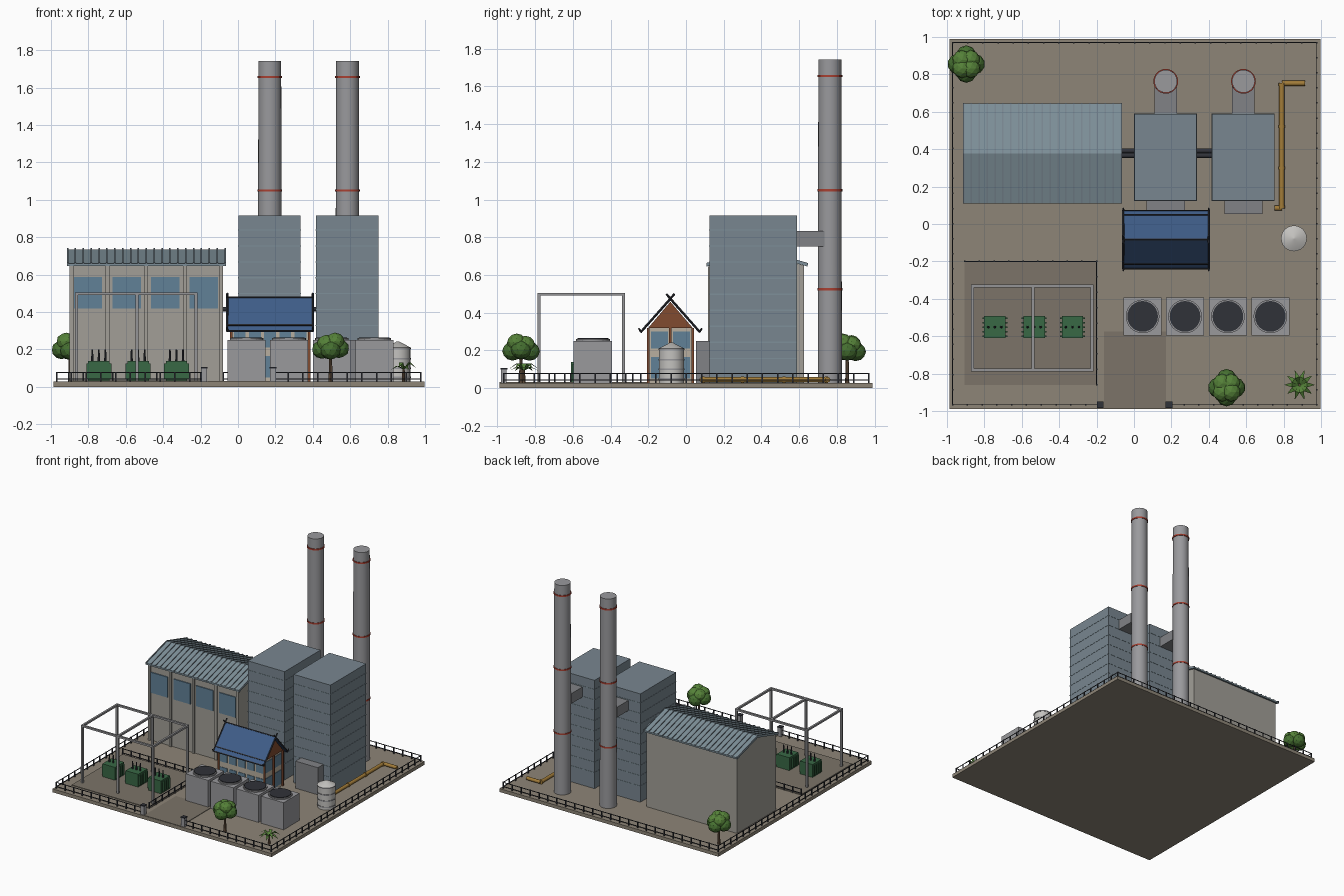
import bpy, bmesh, math, random
from mathutils import Vector, Matrix

if "Cube" in bpy.data.objects:
    bpy.data.objects.remove(bpy.data.objects["Cube"])

random.seed(4)
G = 0.028  # ground level on top of the slab
COL = dict(ground=(.27, .235, .185), pad=(.2, .175, .14), wall=(.36, .345, .31), glass=(.12, .22, .31),
           steel=(.19, .24, .28), roof=(.21, .28, .32), dark=(.03, .032, .04), grey=(.32, .32, .335),
           duct=(.22, .225, .24), red=(.4, .05, .03), green=(.04, .14, .06), blue=(.05, .11, .25),
           brown=(.22, .07, .03), gold=(.36, .2, .04), leaf=(.06, .16, .03), leaf2=(.09, .22, .04),
           trunk=(.16, .1, .06), white=(.55, .54, .52), cream=(.48, .43, .35), frame=(.3, .3, .31))


def mat(c):
    m = bpy.data.materials.get(c)
    if not m:
        m = bpy.data.materials.new(c)
        m.diffuse_color = (*COL[c], 1)
        m.use_nodes = True
        m.node_tree.nodes["Principled BSDF"].inputs["Base Color"].default_value = m.diffuse_color
    return m


def finish(name, bm, colour, smooth=False):
    me = bpy.data.meshes.new(name)
    bmesh.ops.recalc_face_normals(bm, faces=bm.faces)
    bm.to_mesh(me)
    bm.free()
    ob = bpy.data.objects.new(name, me)
    bpy.context.collection.objects.link(ob)
    me.materials.append(mat(colour))
    if smooth:
        bpy.ops.object.select_all(action='DESELECT')
        ob.select_set(True)
        bpy.context.view_layer.objects.active = ob
        bpy.ops.object.shade_smooth_by_angle(angle=math.radians(35))
    return ob


def boxes(name, colour, items):
    bm = bmesh.new()
    for x0, x1, y0, y1, z0, z1 in items:
        M = Matrix.Translation(((x0+x1)/2, (y0+y1)/2, (z0+z1)/2)) @ Matrix.Diagonal((x1-x0, y1-y0, z1-z0, 1))
        bmesh.ops.create_cube(bm, size=1, matrix=M)
    return finish(name, bm, colour)


def rods(name, colour, items, seg=20):
    """items: (start, end, radius_start, radius_end)"""
    bm = bmesh.new()
    for p, q, r1, r2 in items:
        p, q = Vector(p), Vector(q)
        d = q - p
        M = Matrix.Translation((p+q)/2) @ d.to_track_quat('Z', 'Y').to_matrix().to_4x4()
        bmesh.ops.create_cone(bm, cap_ends=True, segments=seg, radius1=r1, radius2=r2, depth=d.length, matrix=M)
    return finish(name, bm, colour, seg > 8)


def prisms(name, colour, yz, spans):
    """extrude a y-z outline along x"""
    bm = bmesh.new()
    for x0, x1 in spans:
        f = bm.faces.new([bm.verts.new((x0, y, z)) for y, z in yz])
        r = bmesh.ops.extrude_face_region(bm, geom=[f])
        bmesh.ops.translate(bm, vec=(x1-x0, 0, 0), verts=[v for v in r['geom'] if isinstance(v, bmesh.types.BMVert)])
    return finish(name, bm, colour)


def fence(name, runs, step=.08, h=.052):
    items, t = [], .004
    for (x0, y0), (x1, y1) in runs:
        n = max(1, round(math.hypot(x1-x0, y1-y0)/step))
        for i in range(n+1):
            x, y = x0+(x1-x0)*i/n, y0+(y1-y0)*i/n
            items.append((x-t, x+t, y-t, y+t, G, G+h))
        for z in (G+.012, G+h-.006):
            items.append((min(x0, x1)-t/2, max(x0, x1)+t/2, min(y0, y1)-t/2, max(y0, y1)+t/2, z, z+.005))
    boxes(name, 'dark', items)


# site slab, pads, road and fences
boxes('site_slab', 'ground', [(-.987, .997, -.99, .99, 0, G)])
boxes('paved_areas', 'pad', [(-.905, -.2, -.86, -.2, G, G+.005), (-.16, .17, -.988, -.575, G, G+.004)])
E, F = .97, -.966
fence('perimeter_fence', [((-.18, F), (-E, F)), ((-E, F), (-E, E)), ((-E, E), (.977, E)),
                          ((.977, E), (.977, F)), ((.977, F), (.19, F))])
fence('yard_fence', [((-.905, -.2), (-.2, -.2)), ((-.2, -.2), (-.2, -.86))])
boxes('gate_posts', 'grey', [(x-.015, x+.015, F-.015, F+.015, G, .098) for x in (-.18, .187)])
boxes('gate_caps', 'dark', [(x-.018, x+.018, F-.018, F+.018, .098, .106) for x in (-.18, .187)])

# turbine hall
prisms('hall_walls', 'wall', [(.13, G), (.13, .65), (.377, .722), (.625, .65), (.625, G)], [(-.9, -.08)])
prisms('hall_roof', 'roof', [(.11, .645), (.377, .722), (.645, .645), (.645, .658), (.377, .735), (.11, .658)],
       [(-.915, -.065)])
prisms('hall_roof_seams', 'steel', [(.109, .653), (.377, .73), (.646, .653), (.646, .664), (.377, .741), (.109, .664)],
       [(x-.004, x+.004) for x in [-.911+.842*i/20 for i in range(21)]])
boxes('hall_windows', 'glass', [(x, x+.152, .122, .135, .42, .587) for x in (-.878, -.671, -.465, -.258)])
boxes('hall_pilasters', 'wall', [(x-.01, x+.01, .118, .135, G, .645) for x in (-.89, -.698, -.49, -.285, -.09)])

# boilers, ducts and chimney stacks
for n, bx, sx in (('left', .002, .17), ('right', .417, .585)):
    boxes(n+'_boiler', 'steel', [(bx, bx+.333, .125, .588, G, .915)])
    boxes(n+'_boiler_bands', 'roof', [(bx-.002, bx+.335, .123, .59, z, z+.006)
                                      for z in [.155+.085*i for i in range(9)]])
    boxes(n+'_ducts', 'duct', [(bx+.066, bx+.27, .053, .13, G, .25), (sx-.06, sx+.06, .58, .735, .75, .833)])
    rods(n+'_stack', 'grey', [((sx, .763, G), (sx, .763, 1.742), .064, .061)], 28)
    rods(n+'_stack_bands', 'red', [((sx, .763, z-.006), (sx, .763, z+.006), .066, .066) for z in (.525, 1.05, 1.656)], 28)
rods('steam_pipes', 'dark', [((-.1, y, .415), (.43, y, .415), .013, .013) for y in (.366, .391)], 12)

# control house with gabled roof
boxes('house_walls', 'cream', [(-.03, .375, -.195, .03, G, .32)])
win = []
for z0, z1 in ((.05, .165), (.21, .3)):
    win += [(-.034, .379, y-.045, y+.045, z0, z1) for y in (-.14, -.025)]
    win += [(x+.008, x+.071, -.199, .034, z0, z1) for x in [-.03+.081*i for i in range(5)]]
boxes('house_windows', 'glass', win)
boxes('house_columns', 'brown', [(x-.006, x+.006, y-.006, y+.006, G, .32) for x in (-.036, .381) for y in (-.2, -.083, .036)])
prisms('house_gable', 'brown', [(-.2, .32), (-.083, .458), (.035, .32)], [(-.04, .385)])
prisms('house_roof', 'blue', [(-.236, .292), (-.083, .464), (.07, .292), (.07, .304), (-.083, .476), (-.236, .304)],
       [(-.055, .398)])
trim = []
for x in (-.057, .4):
    for s in (-1, 1):
        P = lambda y, z: (x, -.083+s*y, z)
        trim += [(P(.158, .296), P(-.022, .5), .006, .006), (P(.155, .298), P(.168, .318), .006, .004)]
for y, z in ((-.083, .478), (-.237, .3), (.071, .3), (-.215, .33), (.049, .33)):
    trim.append(((-.057, y, z), (.4, y, z), .005, .005))
rods('house_roof_trim', 'dark', trim, 4)

# row of fan coolers
cx = [.046, .273, .502, .729]
boxes('cooler_bodies', 'grey', [(x-.102, x+.102, -.597, -.392, G, .25) for x in cx])
rods('cooler_rings', 'frame', [((x, -.494, .25), (x, -.494, .26), .09, .09) for x in cx], 24)
rods('cooler_fans', 'dark', [((x, -.494, .25), (x, -.494, .265), .082, .082) for x in cx], 24)

# storage tank
T = (.855, -.077)
rods('tank', 'white', [((*T, G), (*T, .21), .066, .066), ((*T, .21), (*T, .243), .068, .005)], 24)
rods('tank_hoops', 'grey', [((*T, z-.004), (*T, z+.004), .069, .069) for z in (.05, .1, .15, .205)], 24)

# fuel pipe
path = [(.915, .752, .045), (.79, .752, .045), (.79, .085, .045), (.752, .085, .045)]
pipe = [(a, b, .014, .014) for a, b in zip(path, path[1:])]
pipe += [((.79, y-.008, .045), (.79, y+.008, .045), .018, .018) for y in (.09, .3, .52, .745)]
rods('fuel_pipe', 'gold', pipe, 12)

# switchyard gantry
w, gx, gy = .008, (-.863, -.54, -.225), (-.78, -.332)
bars = [(x-w, x+w, y-w, y+w, G, .505) for x in gx for y in gy]
bars += [(x-w, x+w, gy[0], gy[1], .49, .505) for x in gx]
bars += [(gx[0], gx[2], y-w, y+w, .49, .505) for y in gy]
boxes('gantry', 'frame', bars)

# transformers with cooling fins and bushings
tx = (-.744, -.534, -.329)
boxes('transformers', 'green', [(x-.057, x+.057, -.61, -.493, G, .138) for x in tx])
boxes('transformer_fins', 'green', [(x-.067, x+.067, y-.004, y+.004, .045, .125)
                                    for x in tx for y in [-.6+.024*i for i in range(5)]])
rods('transformer_bushings', 'dark', [((x+d, -.551, .135), (x+d, -.551, .2), .007, .004)
                                      for x in tx for d in (-.035, 0, .035)], 8)

# broadleaf trees
for i, (x, y) in enumerate(((-.897, .855), (.495, -.875))):
    rods(f'tree_trunk_{i}', 'trunk', [((x, y, G), (x, y, .19), .011, .007)], 8)
    for c in ('leaf', 'leaf2'):
        bm = bmesh.new()
        k = c == 'leaf2'
        for j in range(4):
            a = j*math.pi/2 + (.8 if k else 0)
            r = .032 if k else .045
            p = (x+r*math.cos(a), y+r*math.sin(a), (.235 if k else .2)+random.uniform(-.008, .008))
            bmesh.ops.create_icosphere(bm, subdivisions=2, radius=.052 if k else .055,
                                       matrix=Matrix.Translation(p) @ Matrix.Diagonal((1, 1, .92, 1)))
        finish(f'tree_crown_{i}_{c}', bm, c)

# palm
px, py = .885, -.86
rods('palm_trunk', 'trunk', [((px, py, G), (px, py, .1), .009, .006)], 8)
bm = bmesh.new()
for i in range(10):
    a = i*math.tau/10
    lift = .03 if i % 2 else .012
    rows = []
    for d, z, h in ((.004, .095, .005), (.04, .1+lift, .013), (.08, .085+lift*.6, .001)):
        c, s = math.cos(a), math.sin(a)
        rows.append([bm.verts.new((px+d*c-k*h*s, py+d*s+k*h*c, z)) for k in (-1, 1)])
    for p, q in zip(rows, rows[1:]):
        bm.faces.new((p[0], q[0], q[1], p[1]))
finish('palm_fronds', bm, 'leaf2')
